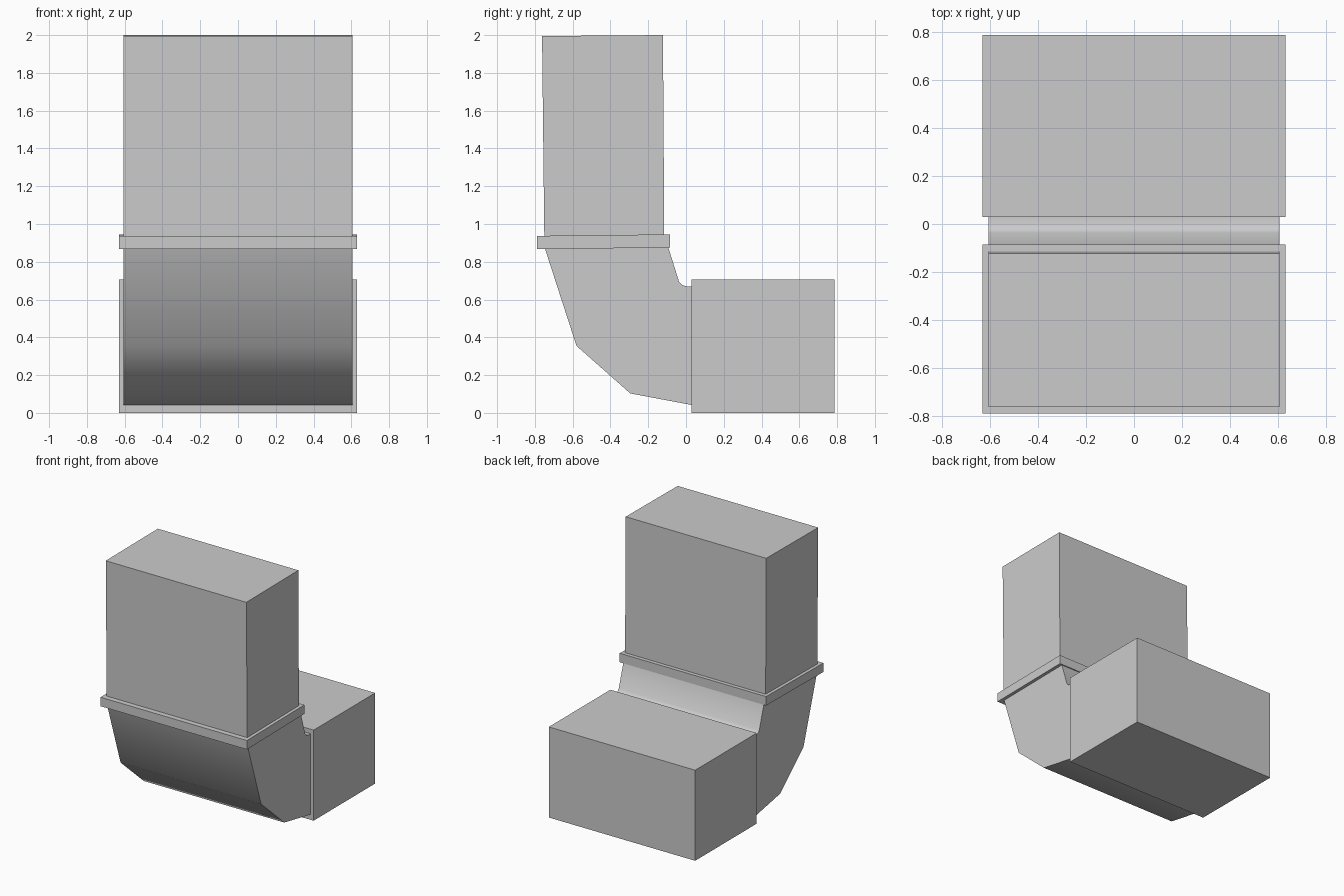
import bpy
import bmesh
import math

cube = bpy.data.objects.get("Cube")
if cube:
    bpy.data.objects.remove(cube, do_unlink=True)

grey = bpy.data.materials.new("duct grey")
grey.use_nodes = True
colour = (0.6, 0.6, 0.6, 1)
grey.diffuse_color = colour
grey.node_tree.nodes["Principled BSDF"].inputs["Base Color"].default_value = colour


def extrude_profile(name, points, half_width, smooth_angle=0):
    """Extrude a closed side profile (y, z) across x."""
    bm = bmesh.new()
    face = bm.faces.new([bm.verts.new((-half_width, y, z)) for y, z in points])
    result = bmesh.ops.extrude_face_region(bm, geom=[face])
    moved = [v for v in result["geom"] if isinstance(v, bmesh.types.BMVert)]
    bmesh.ops.translate(bm, verts=moved, vec=(2 * half_width, 0, 0))
    bmesh.ops.recalc_face_normals(bm, faces=bm.faces)
    mesh = bpy.data.meshes.new(name)
    bm.to_mesh(mesh)
    bm.free()
    mesh.materials.append(grey)
    obj = bpy.data.objects.new(name, mesh)
    bpy.context.collection.objects.link(obj)
    if smooth_angle:
        bpy.ops.object.select_all(action="DESELECT")
        obj.select_set(True)
        bpy.context.view_layer.objects.active = obj
        bpy.ops.object.shade_smooth_by_angle(angle=math.radians(smooth_angle))
    return obj


# Upright duct, leaning very slightly forward
extrude_profile("upper_duct", [(-0.75, 0.92), (-0.115, 0.92), (-0.122, 2.0), (-0.762, 1.995)], 0.605)

# Collar around the joint
extrude_profile("collar", [(-0.79, 0.867), (-0.085, 0.875), (-0.085, 0.945), (-0.79, 0.937)], 0.63)

# Bent elbow with faceted outer side and short inner fillet
extrude_profile("elbow", [
    (-0.75, 0.88), (-0.58, 0.355), (-0.295, 0.103), (0.04, 0.04),
    (0.04, 0.67), (0, 0.67), (-0.02, 0.677), (-0.037, 0.695), (-0.095, 0.88),
], 0.605, 40)

# Horizontal duct at the back
extrude_profile("rear_duct", [(0.03, 0), (0.787, 0), (0.787, 0.705), (0.03, 0.705)], 0.63)
